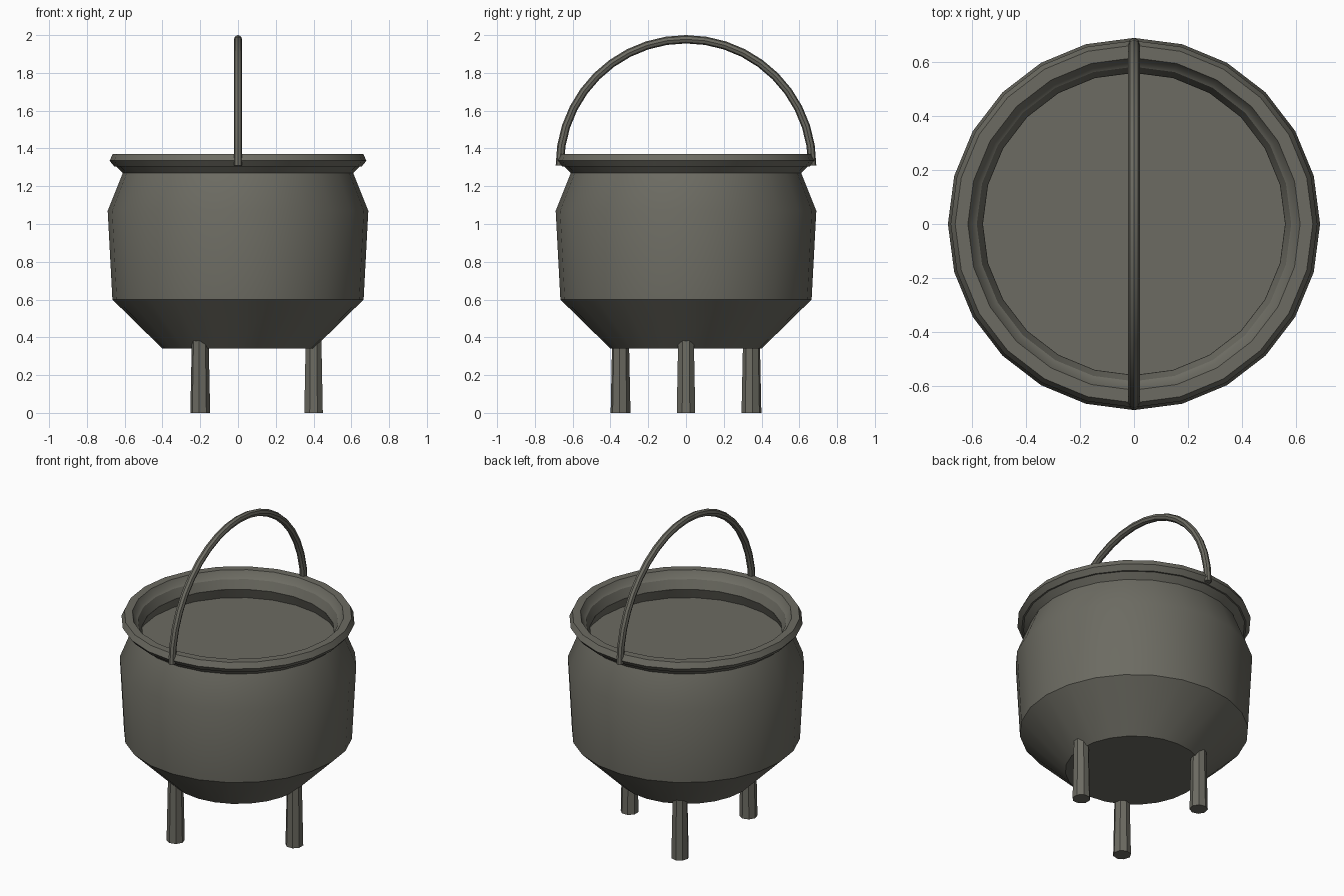
import bpy, bmesh, math
from mathutils import Vector

if "Cube" in bpy.data.objects:
    bpy.data.objects.remove(bpy.data.objects["Cube"])

iron = bpy.data.materials.new("dark_iron")
iron.diffuse_color = (0.150, 0.147, 0.122, 1)
iron.use_nodes = True
iron.node_tree.nodes["Principled BSDF"].inputs["Base Color"].default_value = iron.diffuse_color


def finish(name, bm, angle=30):
    bmesh.ops.recalc_face_normals(bm, faces=bm.faces)
    me = bpy.data.meshes.new(name)
    bm.to_mesh(me)
    bm.free()
    me.materials.append(iron)
    ob = bpy.data.objects.new(name, me)
    bpy.context.collection.objects.link(ob)
    bpy.ops.object.select_all(action='DESELECT')
    ob.select_set(True)
    bpy.context.view_layer.objects.active = ob
    bpy.ops.object.shade_smooth_by_angle(angle=math.radians(angle))
    return ob


def bridge(bm, rings):
    for a, b in zip(rings, rings[1:]):
        n = len(a)
        for i in range(n):
            bm.faces.new((a[i], a[(i + 1) % n], b[(i + 1) % n], b[i]))


def lathe(name, profile, sides=24, closed=False, cap_start=False, cap_end=False):
    bm = bmesh.new()
    rings = [[bm.verts.new((r * math.cos(math.tau * i / sides),
                            r * math.sin(math.tau * i / sides), z))
              for i in range(sides)] for r, z in profile]
    bridge(bm, rings + rings[:1] if closed else rings)
    if cap_start:
        bm.faces.new(rings[0])
    if cap_end:
        bm.faces.new(rings[-1])
    return finish(name, bm)


# Pot wall with flat bottom, closed inside by the surface of the contents
lathe("pot_body", [(0.40, 0.34), (0.665, 0.60), (0.69, 1.07), (0.61, 1.27),
                   (0.56, 1.27), (0.585, 1.205)], cap_start=True, cap_end=True)

# Flared rim with bevelled edges
lathe("rim", [(0.61, 1.27), (0.645, 1.305), (0.655, 1.305), (0.68, 1.335),
              (0.663, 1.37), (0.616, 1.37), (0.598, 1.335), (0.583, 1.325),
              (0.561, 1.27)], closed=True)

# Arched carrying handle, swept as an octagonal tube
bm = bmesh.new()
rings = []
steps, sides, tube = 20, 8, 0.022
for s in range(steps + 1):
    t = math.pi * s / steps
    out = Vector((0, math.cos(t), math.sin(t)))
    mid = Vector((0, 0, 1.31)) + out * 0.668
    rings.append([bm.verts.new(mid + tube * (out * math.cos(math.tau * k / sides)
                  + Vector((1, 0, 0)) * math.sin(math.tau * k / sides)))
                  for k in range(sides)])
bridge(bm, rings)
bm.faces.new(rings[0])
bm.faces.new(rings[-1])
finish("handle", bm)

# Three slightly tapered legs
for n in range(3):
    a = math.tau * n / 3
    leg = lathe("leg_%d" % (n + 1), [(0.053, 0.0), (0.044, 0.43)], sides=8,
                cap_start=True, cap_end=True)
    leg.location = (0.40 * math.cos(a), 0.40 * math.sin(a), 0)
    leg.rotation_euler.z = a + math.pi / 8
